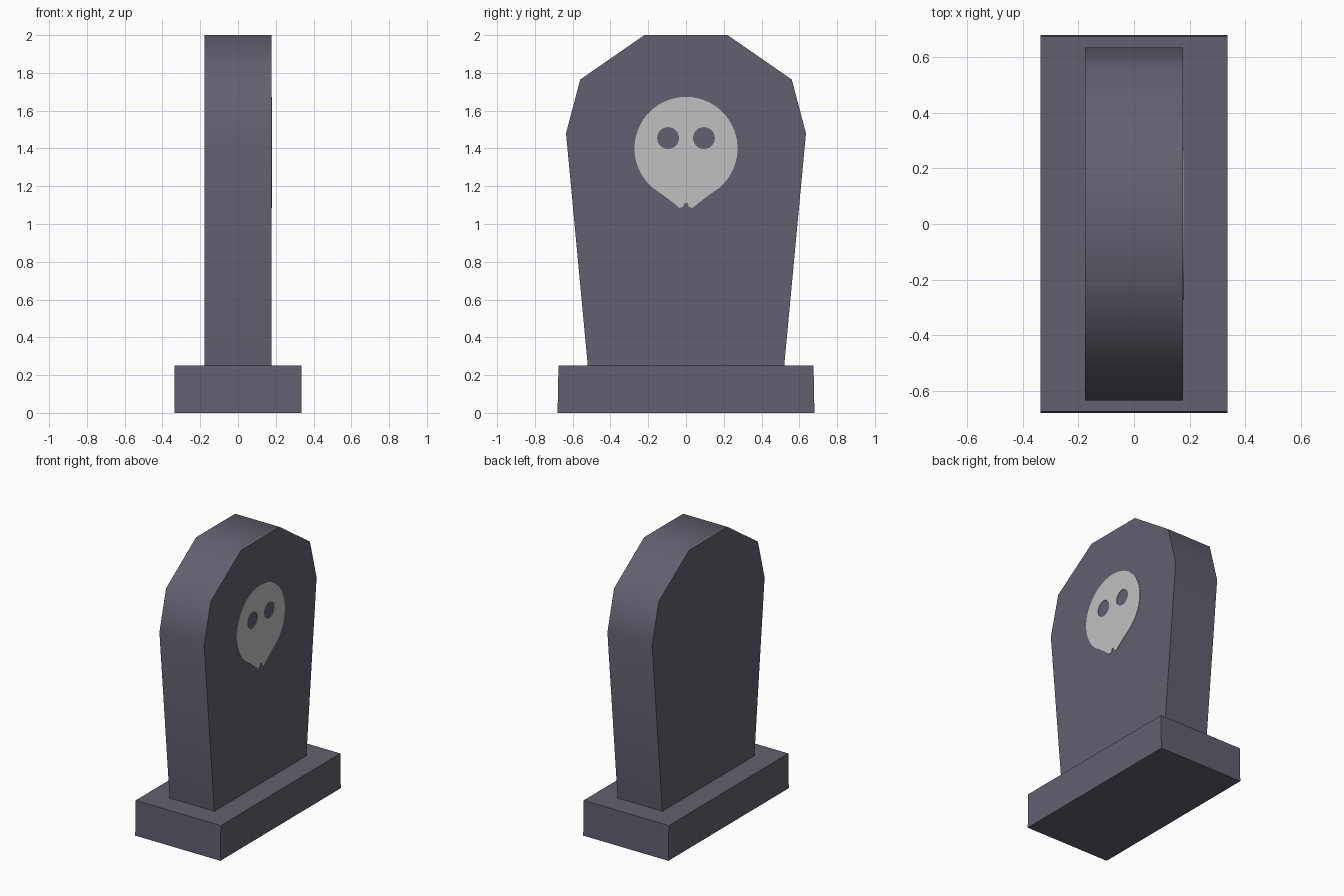
import bpy, bmesh, math
from mathutils import Matrix

if "Cube" in bpy.data.objects:
    bpy.data.objects.remove(bpy.data.objects["Cube"])


def material(name, rgb):
    m = bpy.data.materials.new(name)
    m.diffuse_color = (*rgb, 1)
    m.use_nodes = True
    m.node_tree.nodes["Principled BSDF"].inputs["Base Color"].default_value = m.diffuse_color
    return m


stone = material("purple_grey_stone", (0.122, 0.117, 0.159))
bone = material("pale_grey", (0.53, 0.53, 0.53))


def mesh_object(name, bm, mat):
    bmesh.ops.recalc_face_normals(bm, faces=bm.faces)
    me = bpy.data.meshes.new(name)
    bm.to_mesh(me)
    bm.free()
    me.materials.append(mat)
    ob = bpy.data.objects.new(name, me)
    bpy.context.collection.objects.link(ob)
    return ob


def activate(ob):
    bpy.ops.object.select_all(action='DESELECT')
    ob.select_set(True)
    bpy.context.view_layer.objects.active = ob


# Plinth: a block narrowing very slightly towards the top
bm = bmesh.new()
bmesh.ops.create_cube(bm, size=1, matrix=Matrix.Translation((0, 0, 0.125))
                      @ Matrix.Diagonal((0.674, 1.36, 0.25, 1)))
for v in bm.verts:
    if v.co.z > 0.1:
        v.co.y *= 0.993
mesh_object("plinth", bm, stone)

# Headstone: mirrored half profile extruded through its thickness
half = [(0.52, 0.25), (0.635, 1.48), (0.56, 1.765), (0.22, 2.0)]
profile = half + [(-y, z) for y, z in reversed(half)]
T = 0.177
bm = bmesh.new()
face = bm.faces.new([bm.verts.new((-T, y, z)) for y, z in profile])
ext = bmesh.ops.extrude_face_region(bm, geom=[face])
bmesh.ops.translate(bm, vec=(2 * T, 0, 0),
                    verts=[g for g in ext["geom"] if isinstance(g, bmesh.types.BMVert)])
headstone = mesh_object("headstone", bm, stone)
activate(headstone)
bpy.ops.object.shade_smooth_by_angle(angle=math.radians(50))


# Skull emblem: thin filled outline with eye holes on the +x face
def arc(cx, cy, r, a0, a1, n):
    return [(cx + r * math.cos(math.radians(a0 + (a1 - a0) * i / n)),
             cy + r * math.sin(math.radians(a0 + (a1 - a0) * i / n))) for i in range(n + 1)]


chin = [(0.11, 1.145), (0.065, 1.11), (0.035, 1.085), (0.015, 1.09), (0.008, 1.112)]
outline = (arc(0, 1.40, 0.273, -50, 230, 48)
           + [(-y, z) for y, z in chin] + chin[::-1])
eyes = [arc(s * 0.095, 1.455, 0.058, 0, 345, 23) for s in (-1, 1)]

cu = bpy.data.curves.new("skull_emblem", 'CURVE')
cu.dimensions = '2D'
cu.fill_mode = 'BOTH'
cu.extrude = 0.003
for pts in [outline] + eyes:
    sp = cu.splines.new('POLY')
    sp.points.add(len(pts) - 1)
    for p, (y, z) in zip(sp.points, pts):
        p.co = (y, z, 0, 1)
    sp.use_cyclic_u = True
cu.materials.append(bone)
skull = bpy.data.objects.new("skull_emblem", cu)
bpy.context.collection.objects.link(skull)
skull.location = (T, 0, 0)
skull.rotation_euler = (math.pi / 2, 0, math.pi / 2)
activate(skull)
bpy.ops.object.convert(target='MESH')
